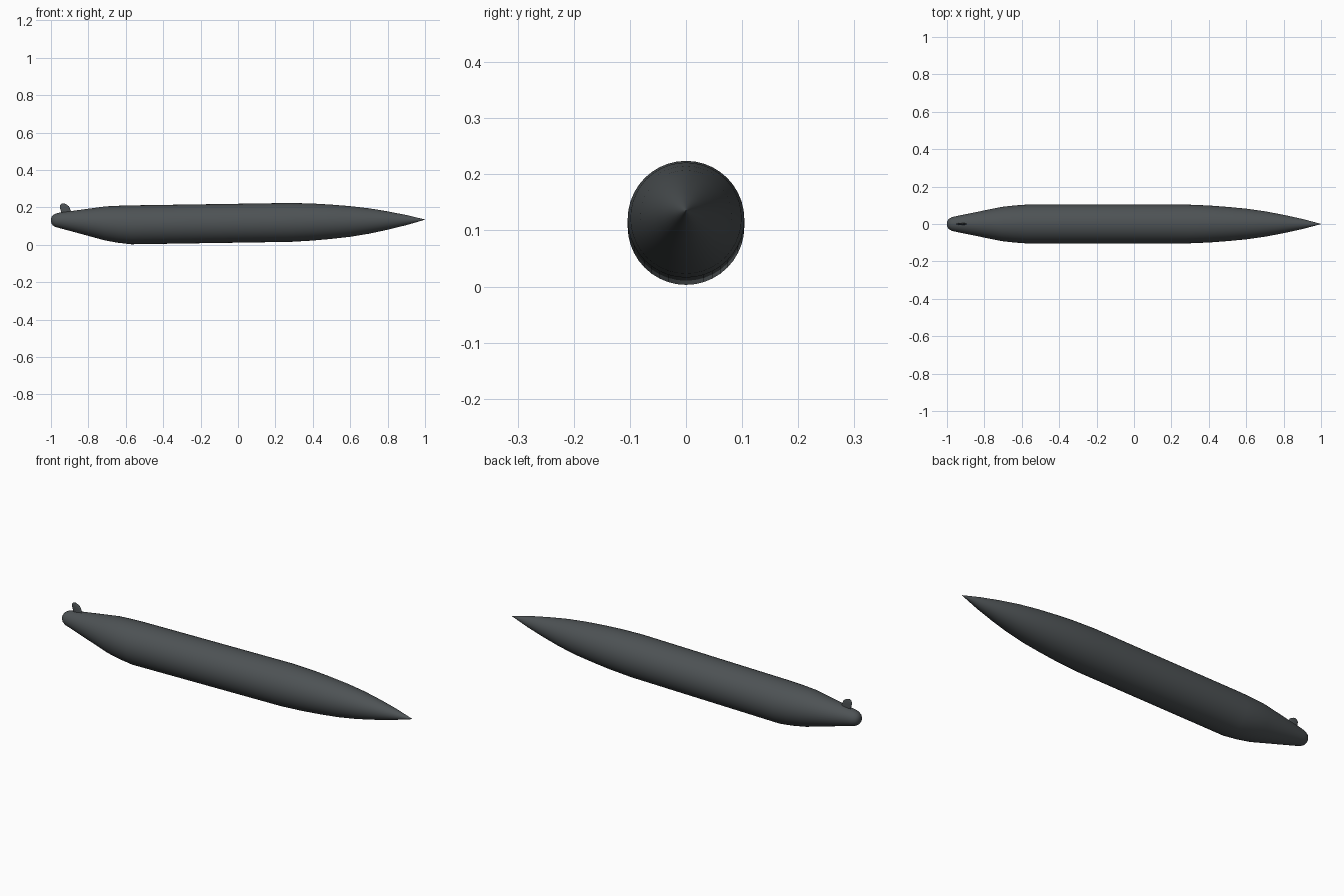
import bpy, bmesh, math

if "Cube" in bpy.data.objects:
    bpy.data.objects.remove(bpy.data.objects["Cube"])

SIDES = 40


def make_object(name, bm):
    bmesh.ops.recalc_face_normals(bm, faces=bm.faces)
    mesh = bpy.data.meshes.new(name)
    bm.to_mesh(mesh)
    bm.free()
    ob = bpy.data.objects.new(name, mesh)
    bpy.context.collection.objects.link(ob)
    bpy.ops.object.select_all(action='DESELECT')
    ob.select_set(True)
    bpy.context.view_layer.objects.active = ob
    bpy.ops.object.shade_smooth_by_angle(angle=math.radians(35))
    mat = bpy.data.materials.get("dark_grey") or bpy.data.materials.new("dark_grey")
    mat.diffuse_color = (0.075, 0.085, 0.09, 1)
    mat.use_nodes = True
    mat.node_tree.nodes["Principled BSDF"].inputs["Base Color"].default_value = mat.diffuse_color
    mesh.materials.append(mat)
    return ob


def loft(name, stations):
    """Skin rings given as (x, centre z, half width y, half height along x or z, axis)."""
    bm = bmesh.new()
    rings = [[bm.verts.new(p) for p in ring] for ring in stations]
    for a, b in zip(rings, rings[1:]):
        n = len(a)
        for i in range(n):
            j = (i + 1) % n
            bm.faces.new((a[i], a[j], b[j], b[i]))
    bm.faces.new(rings[0])
    bm.faces.new(rings[-1])
    bmesh.ops.remove_doubles(bm, verts=bm.verts, dist=0.00001)
    return make_object(name, bm)


def ellipse(cx, cz, rx, ry, rz, n):
    angles = [2 * math.pi * i / n for i in range(n)]
    return [(cx + rx * math.cos(a), ry * math.sin(a),
             cz + rz * math.cos(a)) for a in angles]


# Hull: x, centre height, radius, from rounded tail to pointed nose
hull = [(-1.0, 0.131, 0.006), (-0.997, 0.131, 0.018), (-0.989, 0.131, 0.028),
        (-0.975, 0.131, 0.036), (-0.955, 0.131, 0.041),
        (-0.71, 0.1145, 0.091), (-0.64, 0.110, 0.099), (-0.57, 0.107, 0.104),
        (0.28, 0.120, 0.104), (0.4, 0.122, 0.099), (0.5, 0.1235, 0.0915),
        (0.6, 0.125, 0.082), (0.7, 0.1275, 0.068), (0.8, 0.130, 0.049),
        (0.9, 0.1325, 0.027), (1.0, 0.135, 0.0006)]
loft("hull", [ellipse(x, z, 0, r, r, SIDES) for x, z, r in hull])

# Small raked tail fin: centre x, height, half length, half thickness
fin = [(-0.915, 0.165, 0.028, 0.005), (-0.925, 0.195, 0.026, 0.005),
       (-0.929, 0.207, 0.024, 0.0045), (-0.933, 0.216, 0.016, 0.003),
       (-0.935, 0.221, 0.006, 0.0015)]
loft("tail_fin", [ellipse(x, z, l, t, 0, 16) for x, z, l, t in fin])
